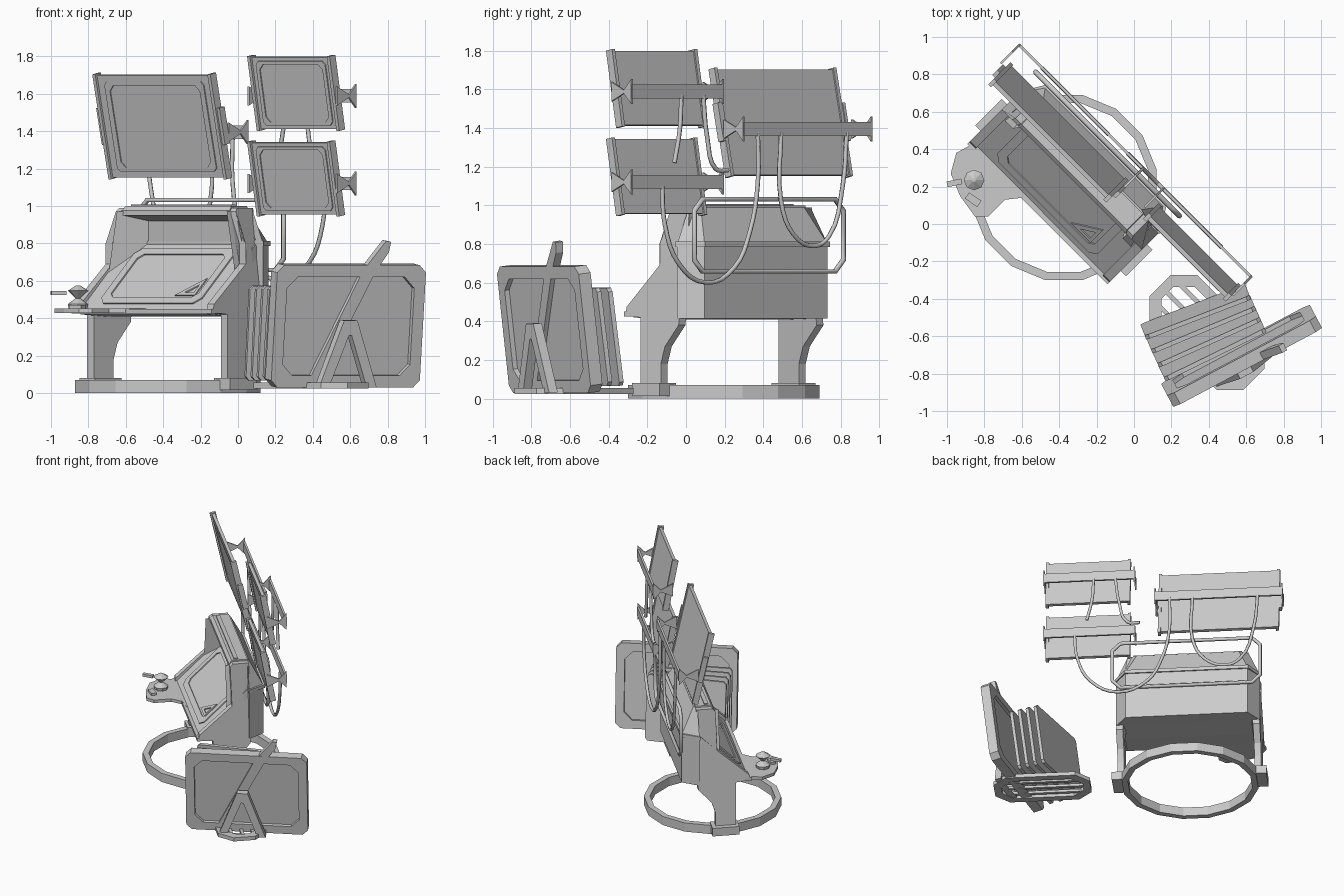
import bpy, bmesh, math
from mathutils import Matrix, Vector

if "Cube" in bpy.data.objects:
    bpy.data.objects.remove(bpy.data.objects["Cube"])

mat = bpy.data.materials.new("plain_grey")
mat.use_nodes = True
mat.diffuse_color = (0.6, 0.6, 0.6, 1)
mat.node_tree.nodes["Principled BSDF"].inputs["Base Color"].default_value = (0.6, 0.6, 0.6, 1)

T, R = Matrix.Translation, Matrix.Rotation
AXES = {"xy": lambda a, b, d: (a, b, d), "xz": lambda a, b, d: (a, d, b),
        "yz": lambda a, b, d: (d, a, b)}


def finish(name, bm, M):
    bmesh.ops.recalc_face_normals(bm, faces=bm.faces)
    bm.transform(M)
    mesh = bpy.data.meshes.new(name)
    bm.to_mesh(mesh)
    bm.free()
    mesh.materials.append(mat)
    bpy.context.collection.objects.link(bpy.data.objects.new(name, mesh))


def plate(name, pts, d0, d1, M, plane="xy", hole=None, shape=None):
    """Extruded outline, optionally with a matching hole outline."""
    bm, f, n = bmesh.new(), AXES[plane], len(pts)
    loops = [[bm.verts.new(f(a, b, d)) for a, b in o]
             for o in ([pts, hole] if hole else [pts]) for d in (d0, d1)]

    def strip(p, q):
        for i in range(n):
            j = (i + 1) % n
            bm.faces.new((p[i], p[j], q[j], q[i]))
    strip(loops[0], loops[1])
    if hole:
        strip(loops[2], loops[3])
        strip(loops[0], loops[2])
        strip(loops[1], loops[3])
    else:
        bm.faces.new(loops[0])
        bm.faces.new(loops[1])
    if shape:
        for v in bm.verts:
            v.co = shape(v.co)
    finish(name, bm, M)


def octagon(w, h, c):
    """Rectangle of half sizes w, h with cut corners."""
    return [(w, h - c), (w - c, h), (c - w, h), (-w, h - c),
            (-w, c - h), (c - w, -h), (w - c, -h), (w, c - h)]


def box(name, M, x0, x1, y0, y1, z0, z1):
    plate(name, [(x0, y0), (x1, y0), (x1, y1), (x0, y1)], z0, z1, M)


def cone(name, M, r1, r2, z0, z1, sides=8):
    bm = bmesh.new()
    bmesh.ops.create_cone(bm, cap_ends=True, segments=sides, radius1=r1, radius2=r2, depth=z1 - z0)
    finish(name, bm, M @ T((0, 0, (z0 + z1) / 2)))


def tube(name, pts, r, M, cyclic=False, smooth=True):
    cu = bpy.data.curves.new(name, "CURVE")
    cu.dimensions = "3D"
    cu.bevel_depth, cu.bevel_resolution, cu.resolution_u = r, 1, 4
    sp = cu.splines.new("BEZIER" if smooth else "POLY")
    store = sp.bezier_points if smooth else sp.points
    store.add(len(pts) - 1)
    for p, co in zip(store, pts):
        if smooth:
            p.co = co
            p.handle_left_type = p.handle_right_type = "AUTO"
        else:
            p.co = (*co, 1)
    sp.use_cyclic_u = cyclic
    cu.materials.append(mat)
    ob = bpy.data.objects.new(name, cu)
    ob.matrix_world = M
    bpy.context.collection.objects.link(ob)


# Console frame: local x along the desk, local y to its back
K = T((-0.375, 0.195, 0)) @ R(math.radians(-45), 4, "Z")

# Ring base with side brackets
circle = lambda r: [(r * math.cos(math.tau * (i + .5) / 16), r * math.sin(math.tau * (i + .5) / 16))
                    for i in range(16)]
plate("base_ring", circle(.505), 0, .07, K, hole=circle(.46))


# Console body, narrowing towards the top
def taper(co):
    return Vector((co.x * (1 - .85 * max(0, co.z - .8)), co.y, co.z))


def slope_back(co):
    """Draws the upper edge of the rear cover forwards and inwards."""
    return Vector((co.x * .84, min(co.y, .21), co.z)) if co.z > .9 else co


core = [(-.18, .42), (-.18, .445), (.19, .8), (.18, .92), (.06, .95), (.06, .975), (.08, 1),
        (.2, 1), (.2, .415), (0, .41)]
plate("console_body", core, -.48, .48, K, "yz", shape=taper)
rear = [(-.53, .19), (.53, .19), (.45, .31), (-.45, .31)]
plate("rear_cover", rear, .415, .8, K)
plate("rear_cover_top", rear, .8, .99, K, shape=slope_back)
plate("rear_seam", [(-.537, .185), (.537, .185), (.456, .32), (-.456, .32)], .785, .812, K)
wall = [(-.08, .03), (.07, .03), (.07, .18), (.1, .27), (.2, .38), (.2, .99), (.08, .99),
        (.06, .97), (.06, .8), (.06, .69), (-.18, .475), (-.19, .43), (-.08, .42)]
cheek = [(.485, .03), (.485, .2), (.36, .2)]
for s, side in ((-1, "right"), (1, "left")):
    plate(side + "_leg_wall", wall, s * .48, s * .53, K, "yz", shape=taper)
    plate(side + "_recess_cheek", [(s * a, b) for a, b in cheek], .6, .97, K, shape=taper)
    box(side + "_base_bracket", K, s * .45, s * .57, -.1, .1, .015, .08)
box("top_slot", K, -.38, .38, .1, .13, .995, 1.008)

# Sloped desk display
D = K @ T((0, .005, .622)) @ R(math.atan2(.355, .37), 4, "X")
plate("desk_frame", octagon(.38, .21, .04), 0, .008, D, hole=octagon(.33, .165, .03))
plate("desk_triangle", [(.16, -.15), (.31, -.15), (.31, -.02)], 0, .008, D,
      hole=[(.22, -.13), (.29, -.13), (.29, -.07)])

# Side shelf with controls
shelf = [(-.47, .05), (-.6, .14), (-.69, .13), (-.78, .04), (-.85, .04), (-.93, .15),
         (-.98, .27), (-.95, .38), (-.86, .43), (-.78, .42)]
plate("control_shelf", shelf, .428, .452, Matrix())
box("desk_lip", K, -.53, .53, -.2, -.15, .425, .45)
P = T((-.855, .235, 0))
cone("knob_base", P, .05, .055, .45, .475)
cone("knob_collar", P, .055, .015, .475, .505)
cone("knob_lower", P, .012, .055, .505, .547)
cone("knob_upper", P, .055, .01, .547, .575)
box("shelf_switch", T((-.86, .13, 0)) @ R(-.6, 4, "Z"), -.04, .04, -.02, .02, .45, .47)
box("shelf_lever", T((-.96, .22, 0)) @ R(.2, 4, "Z"), -.04, .04, -.015, .015, .525, .545)


# Tilted screens, each held by a rear bar with bow-tie hinges
def screen(name, u, v, z, w, h, tilt, bar_u, bar_w, bar_z, clips=False):
    S = K @ T((u, v, z)) @ R(tilt, 4, "X")
    box(name + "_panel", S, -w, w, -.012, .012, -h + .008, h - .008)
    plate(name + "_display_rim", octagon(w * .84, h * .86, .02), -.018, -.01, S, "xz",
          hole=octagon(w * .76, h * .78, .03))
    bow = [(.375, .065), (.32, .008), (.23, .05), (.23, -.05), (.32, -.008), (.375, -.065)]
    for s in (-1, 1):
        box(name + "_rail", S, s * (w - .022), s * w, -.025, .02, -h, h)
        if clips:
            box(name + "_clip", S, s * w, s * (w + .02), -.015, .025, -h * .35, h * .35)
        e = bar_u + s * bar_w
        plate(name + "_hinge", bow, e - .006, e + .006, K @ T((0, 0, bar_z)), "yz")
    box(name + "_bar", K, bar_u - bar_w, bar_u + bar_w, .362, .378, bar_z - .036, bar_z + .036)


screen("large_screen", -.23, .19, 1.428, .446, .287, .216, -.24, .467, 1.395, clips=True)
screen("upper_screen", .73, .242, 1.605, .312, .203, .183, .713, .333, 1.588)
screen("lower_screen", .73, .242, 1.148, .312, .203, .183, .713, .333, 1.12)

# Cable guard loop and hanging cables
tube("guard_loop", [(a, .33, .845 + b) for a, b in octagon(.545, .187, .06)], .014, K, True, False)
cables = {
    "long_cable": [(.82, 1.1), (.8, .9), (.7, .7), (.5, .6), (.29, .68), (.18, .86), (.12, 1.12), (.12, 1.38)],
    "loop_cable": [(-.05, 1.38), (-.05, 1.02), (-.14, .85), (-.29, .79), (-.4, .84), (-.5, 1.1), (-.53, 1.38)],
    "short_cable": [(.68, 1.57), (.69, 1.4), (.73, 1.22)],
    "link_cable": [(.52, 1.57), (.49, 1.35), (.43, 1.19), (.34, 1.18)],
}
for name, pts in cables.items():
    tube(name, [(u, .37, z) for u, z in pts], .012, K)

# Floor rack: open base frame with slats
B = T((.39, -.58, 0)) @ R(math.radians(-45), 4, "Z")
plate("rack_base", octagon(.355, .18, .1), .025, .055, B, hole=octagon(.3, .125, .08))
for i in range(3):
    y = -.08 + .08 * i
    box("rack_slat", B, -.32, .32, y - .012, y + .012, .03, .05)

# A-shaped prop in front of the tray
A = T((.58, -.765, .03)) @ R(math.radians(28), 4, "Z") @ R(.07, 4, "X")
plate("tray_prop", [(-.18, 0), (-.04, .36), (.04, .36), (.17, 0)], -.025, .025, A, "xz",
      hole=[(-.12, 0), (-.008, .28), (.008, .28), (.11, 0)])

# Thin sheets stored in the rack
for i in range(4):
    t = i / 3
    M = T((.42 - .09 * t, -.67 + .2 * t, .32)) @ R(math.radians(26 - 5 * t), 4, "Z") @ R(.13, 4, "X")
    plate("stored_sheet", octagon(.3, .255, .02), -.012, .012, M, "xz")

# Large framed tray leaning at the front, with its diagonal strut
M = T((.575, -.705, .36)) @ R(math.radians(28), 4, "Z") @ R(.12, 4, "X")
plate("tray_frame", octagon(.45, .33, .04), -.035, .035, M, "xz", hole=octagon(.385, .265, .06))
plate("tray_sheet", octagon(.4, .28, .06), -.008, .012, M, "xz")
plate("tray_strut", [(-.22, -.29), (-.15, -.29), (.15, .3), (.22, .4), (.23, .455), (.2, .46), (.07, .3)],
      -.033, .01, M, "xz")
